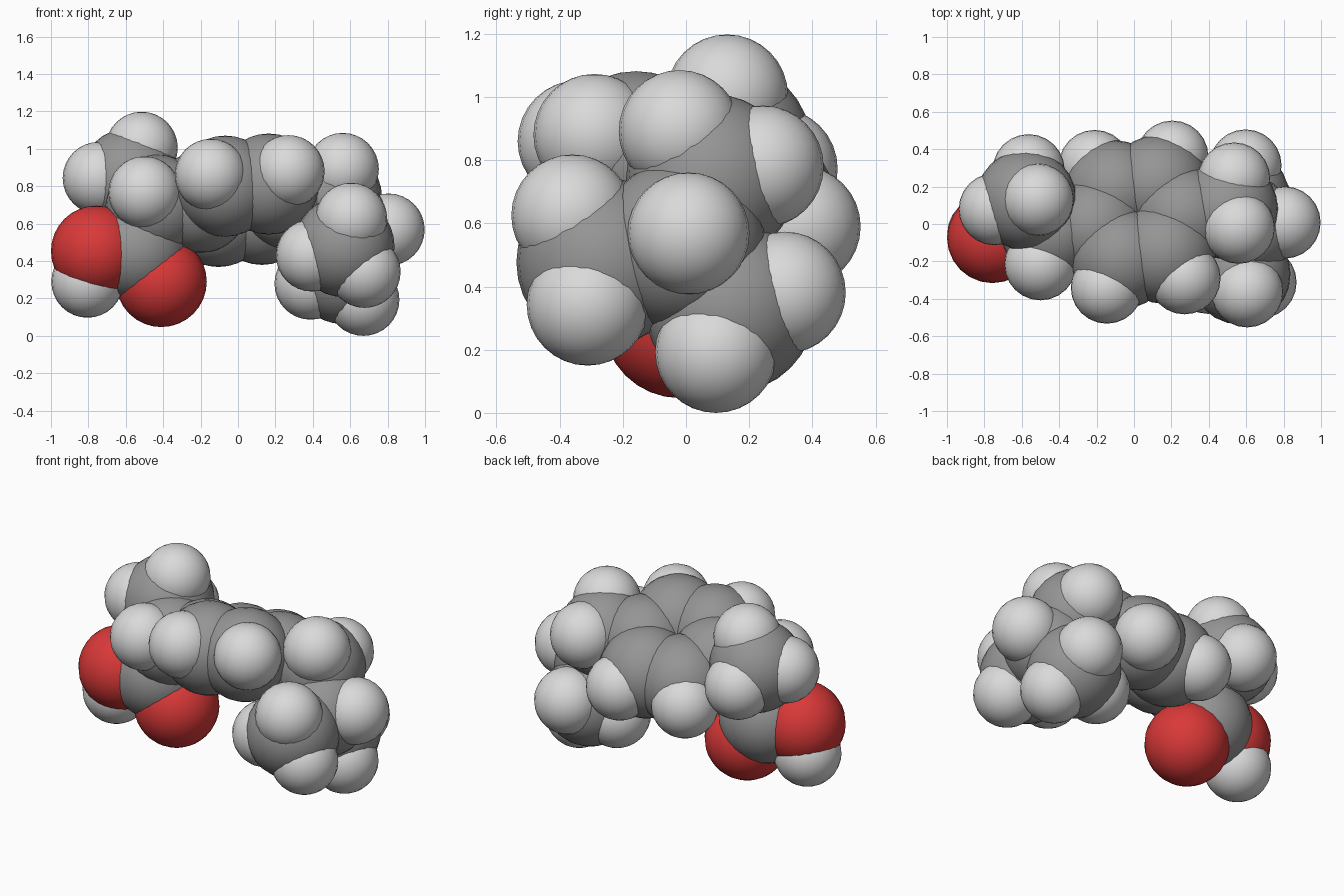
import bpy
from math import radians
from mathutils import Vector, Matrix

default_cube = bpy.data.objects.get("Cube")
if default_cube:
    bpy.data.objects.remove(default_cube, do_unlink=True)


def make_material(name, colour):
    material = bpy.data.materials.new(name)
    material.use_nodes = True
    material.diffuse_color = colour
    shader = material.node_tree.nodes["Principled BSDF"]
    shader.inputs["Base Color"].default_value = colour
    shader.inputs["Roughness"].default_value = 0.5
    return material


def make_ball_mesh(name, radius, material):
    """One shared smooth ball per kind of atom."""
    bpy.ops.mesh.primitive_uv_sphere_add(segments=24, ring_count=16, radius=radius)
    source = bpy.context.object
    bpy.ops.object.shade_smooth()
    mesh = source.data
    mesh.name = name
    mesh.materials.append(material)
    bpy.data.objects.remove(source, do_unlink=True)
    return mesh


grey = make_material("mid grey", (0.3, 0.3, 0.3, 1))
white = make_material("pale grey", (0.7, 0.7, 0.7, 1))
red = make_material("red", (0.7, 0.04, 0.04, 1))

carbon = make_ball_mesh("carbon_ball", 0.27, grey)
hydrogen = make_ball_mesh("hydrogen_ball", 0.193, white)
oxygen = make_ball_mesh("oxygen_ball", 0.243, red)


def atom(name, mesh, position):
    ball = bpy.data.objects.new(name, mesh)
    ball.location = position
    bpy.context.collection.objects.link(ball)
    return Vector(position)


def methyl(name, parent, centre, first):
    """Carbon with three hydrogens spaced evenly around its bond to the parent."""
    centre = atom(name + "_carbon", carbon, centre)
    arm = Vector(first) - centre
    axis = centre - parent
    for turn in range(3):
        spin = Matrix.Rotation(radians(120 * turn), 3, axis)
        atom(f"{name}_hydrogen_{turn + 1}", hydrogen, centre + spin @ arm)


# Six-sided ring: two spokes mirrored through the centre, the third is implied
ring_centre = Vector((0.03, 0.01, 0.725))
back_spoke = Vector((0.175, 0.35, -0.135))
front_spoke = Vector((0.24, -0.3, 0.155))
ring_ratio = 0.56
for side, sign in (("left", 1), ("right", -1)):
    for label, spoke in (("first", back_spoke), ("second", front_spoke)):
        atom(f"ring_{label}_{side}_carbon", carbon, ring_centre + spoke * sign * ring_ratio)
        atom(f"ring_{label}_{side}_hydrogen", hydrogen, ring_centre + spoke * sign)
    end_spoke = (back_spoke + front_spoke) * sign * ring_ratio
    atom(f"ring_end_{side}_carbon", carbon, ring_centre + end_spoke)

# Right branch: joint carbon, upper methyl and acid group
right_joint = atom("right_joint_carbon", carbon, (-0.44, -0.04, 0.7))
atom("right_joint_hydrogen", hydrogen, (-0.5, -0.215, 0.767))
methyl("upper_methyl", right_joint, (-0.577, 0.128, 0.842), (-0.515, 0.13, 1.005))
atom("acid_carbon", carbon, (-0.54, -0.02, 0.46))
atom("acid_outer_oxygen", oxygen, (-0.757, -0.073, 0.453))
atom("acid_lower_oxygen", oxygen, (-0.41, -0.02, 0.29))
atom("acid_hydrogen", hydrogen, (-0.805, -0.05, 0.29))

# Left branch: linking carbon, joint carbon and two methyls
atom("link_carbon", carbon, (0.5, 0.08, 0.74))
atom("link_upper_hydrogen", hydrogen, (0.56, -0.02, 0.892))
atom("link_back_hydrogen", hydrogen, (0.535, 0.243, 0.78))
left_joint = atom("left_joint_carbon", carbon, (0.605, -0.015, 0.53))
atom("left_joint_hydrogen", hydrogen, (0.805, 0.008, 0.568))
methyl("front_methyl", left_joint, (0.567, -0.267, 0.477), (0.605, -0.36, 0.625))
methyl("lower_methyl", left_joint, (0.562, 0.14, 0.333), (0.67, 0.095, 0.193))
